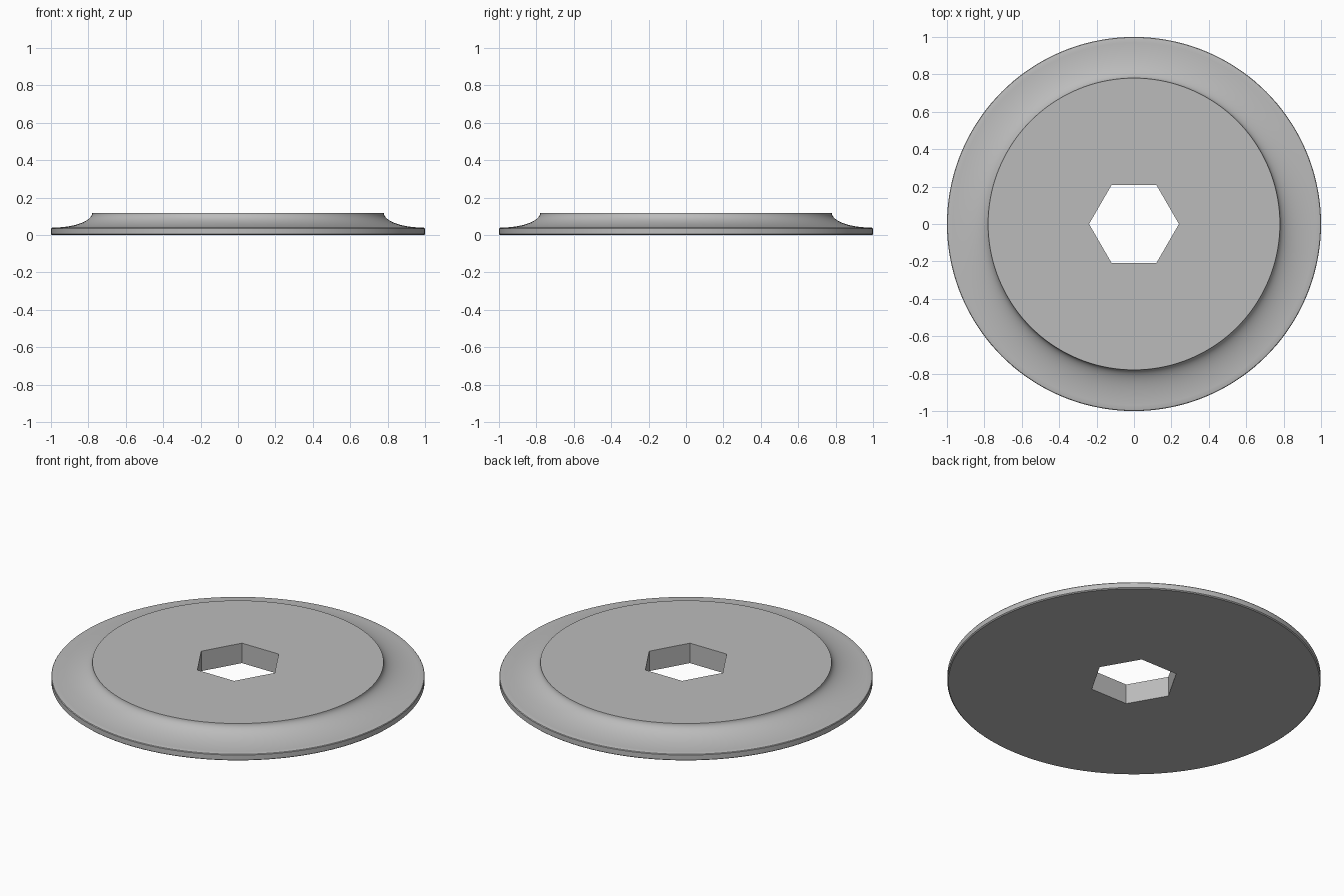
import bpy, bmesh, math

if "Cube" in bpy.data.objects:
    bpy.data.objects.remove(bpy.data.objects["Cube"])

N = 144          # segments around, multiple of 6
HEX = 0.208      # distance from centre to each flat of the hexagonal hole

def hex_radius(a):
    s = math.pi / 3
    return HEX / math.cos(a % s - s / 2)

# Profile (radius, height); radius None follows the hexagonal hole
profile = [(None, 0.0), (0.994, 0.0), (1.0, 0.005), (1.0, 0.034), (0.997, 0.038)]
# Concave cove from rim up to the raised top
for i in range(17):
    t = math.pi / 2 * i / 16
    profile.append((0.99 - 0.21 * math.sin(t), 0.118 - 0.078 * math.cos(t)))
profile.append((None, 0.118))

# Disc: spin the closed profile
bm = bmesh.new()
rings = []
for r, z in profile:
    ring = []
    for k in range(N):
        a = 2 * math.pi * k / N
        rr = hex_radius(a) if r is None else r
        ring.append(bm.verts.new((rr * math.cos(a), rr * math.sin(a), z)))
    rings.append(ring)
for i, ring in enumerate(rings):
    nxt = rings[(i + 1) % len(rings)]
    for k in range(N):
        j = (k + 1) % N
        bm.faces.new((ring[k], ring[j], nxt[j], nxt[k]))
bmesh.ops.recalc_face_normals(bm, faces=bm.faces)
mesh = bpy.data.meshes.new("flanged_disc")
bm.to_mesh(mesh)
bm.free()
disc = bpy.data.objects.new("flanged_disc", mesh)
bpy.context.collection.objects.link(disc)

# Plain grey
mat = bpy.data.materials.new("plain grey")
mat.diffuse_color = (0.5, 0.5, 0.5, 1)
mat.use_nodes = True
mat.node_tree.nodes["Principled BSDF"].inputs["Base Color"].default_value = mat.diffuse_color
mesh.materials.append(mat)

# Smooth shading with sharp edges kept
bpy.context.view_layer.objects.active = disc
disc.select_set(True)
bpy.ops.object.shade_smooth_by_angle(angle=math.radians(35))
